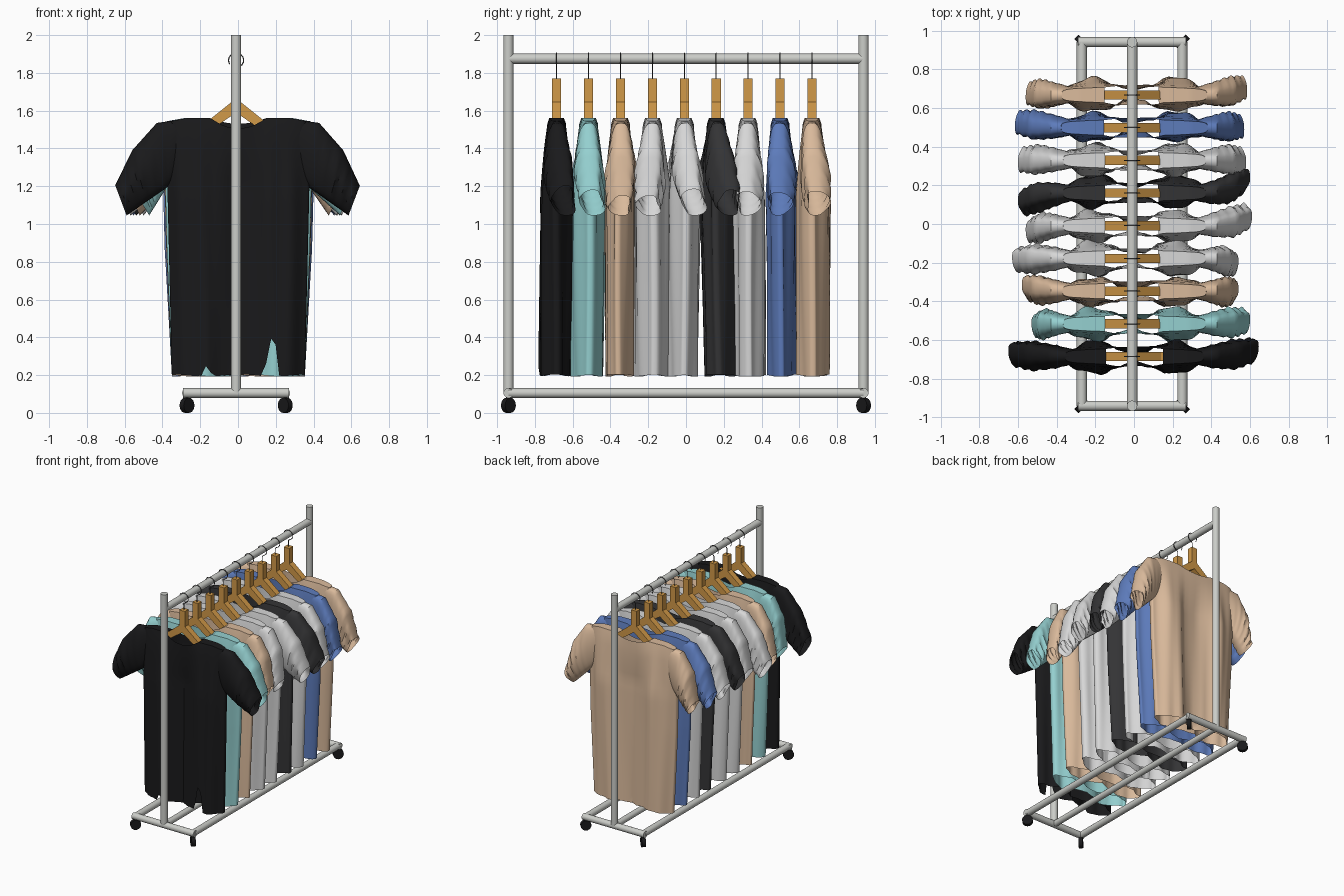
import bpy, bmesh, math, random
from mathutils import Vector

random.seed(4)
cube = bpy.data.objects.get("Cube")
if cube:
    bpy.data.objects.remove(cube, do_unlink=True)


def material(name, r, g, b):
    m = bpy.data.materials.new(name)
    m.use_nodes = True
    m.diffuse_color = (r, g, b, 1)
    m.node_tree.nodes["Principled BSDF"].inputs["Base Color"].default_value = (r, g, b, 1)
    return m


BLACK = material("black", .01, .01, .011)
CHARCOAL = material("charcoal", .034, .034, .036)
GREY = material("light grey", .68, .68, .68)
TEAL = material("pale teal", .3, .63, .63)
BLUE = material("denim blue", .11, .2, .5)
BEIGE = material("beige", .7, .49, .33)
WOOD = material("wood", .64, .32, .065)
METAL = material("brushed metal", .6, .61, .58)
WIRE = material("dark wire", .1, .1, .1)


def finish(obj, name, mat, smooth=True):
    obj.name = name
    obj.data.materials.append(mat)
    if smooth:
        bpy.ops.object.select_all(action='DESELECT')
        obj.select_set(True)
        bpy.context.view_layer.objects.active = obj
        bpy.ops.object.shade_smooth_by_angle(angle=math.radians(40))
    return obj


def mesh_object(bm, name, mat, smooth=True):
    bmesh.ops.recalc_face_normals(bm, faces=bm.faces)
    data = bpy.data.meshes.new(name)
    bm.to_mesh(data)
    bm.free()
    obj = bpy.data.objects.new(name, data)
    bpy.context.collection.objects.link(obj)
    return finish(obj, name, mat, smooth)


def tube(name, a, b, radius, mat, sides=20):
    a, b = Vector(a), Vector(b)
    bpy.ops.mesh.primitive_cylinder_add(vertices=sides, radius=radius, depth=(b - a).length,
                                        location=(a + b) / 2)
    obj = bpy.context.object
    obj.rotation_euler = (b - a).to_track_quat('Z', 'Y').to_euler()
    return finish(obj, name, mat)


def lerp_table(table, v):
    for (a, p), (b, q) in zip(table, table[1:]):
        if v <= b:
            return p + (q - p) * max(0, v - a) / (b - a)
    return table[-1][1]


# Rolling frame
CX, END, RAIL, LOW, HIGH = -.01, .94, .26, .105, 1.875
tube("top_bar", (CX, -END, HIGH), (CX, END, HIGH), .027, METAL)
tube("base_centre_rail", (CX, -END, LOW), (CX, END, LOW), .024, METAL)
for x in (CX - RAIL, CX + RAIL):
    tube("base_side_rail", (x, -END, LOW), (x, END, LOW), .026, METAL)
for y in (-END, END):
    tube("end_post", (CX, y, LOW), (CX, y, 2), .027, METAL)
    tube("base_end_rail", (CX - RAIL - .02, y, LOW), (CX + RAIL + .02, y, LOW), .026, METAL)
    for x in (CX - RAIL, CX + RAIL):
        # Casters turned diagonally at each corner
        sx, sy = math.copysign(.011, x), math.copysign(.011, y)
        tube("caster_wheel", (x - sx, y + sy, .04), (x + sx, y - sy, .04), .04, BLACK)
        tube("caster_stem", (x, y, .04), (x, y, LOW), .012, BLACK, 12)


# Wooden hanger: a flat forked profile given depth
def hanger(y):
    half = [(.025, 1.77), (.025, 1.645), (.15, 1.545), (.36, 1.5), (.36, 1.45), (.13, 1.5), (0, 1.59)]
    outline = half + [(-x, z) for x, z in reversed(half[:-1])]
    bm = bmesh.new()
    face = bm.faces.new([bm.verts.new((x + CX, y - .024, z)) for x, z in outline])
    moved = bmesh.ops.extrude_face_region(bm, geom=[face])["geom"]
    bmesh.ops.translate(bm, vec=(0, .048, 0), verts=[v for v in moved if isinstance(v, bmesh.types.BMVert)])
    mesh_object(bm, "wooden_hanger", WOOD, False)

    # Hook looped over the bar
    pts = [(CX, 1.76), (CX, 1.82)]
    for i in range(17):
        a = math.radians(-75 + i * 18)
        pts.append((CX + .04 * math.cos(a), HIGH - .008 + .038 * math.sin(a)))
    curve = bpy.data.curves.new("hook", 'CURVE')
    curve.dimensions = '3D'
    curve.bevel_depth = .003
    curve.bevel_resolution = 1
    line = curve.splines.new('POLY')
    line.points.add(len(pts) - 1)
    for p, (x, z) in zip(line.points, pts):
        p.co = (x, y, z, 1)
    obj = bpy.data.objects.new("hanger_hook", curve)
    bpy.context.collection.objects.link(obj)
    finish(obj, "hanger_hook", WIRE, False)


WIDTH = [(.2, .352), (1.2, .376), (1.45, .37), (1.56, .355)]
DEPTH = [(.2, .084), (1.15, .09), (1.4, .066), (1.53, .05), (1.56, .04)]
FOLD = [(.2, 1), (1.2, 1), (1.53, 0)]
N = 80


def loft(bm, rings):
    for a, b in zip(rings, rings[1:]):
        n = len(a)
        for i in range(n):
            bm.faces.new((a[i], a[(i + 1) % n], b[(i + 1) % n], b[i]))


def signed_pow(v, p):
    return math.copysign(abs(v) ** p, v)


def shirt(y0, mat, left, right, notch, fullness, girth, lean):
    bm = bmesh.new()
    phase = random.uniform(0, 6)

    # Torso: rings from hem to shoulder with draped folds
    rings = []
    for k in range(25):
        s = k / 24
        ring = []
        for i in range(N):
            a = math.tau * i / N
            c, sn = math.cos(a), math.sin(a)
            if i in (0, N // 2):
                sn = 0
            x0 = signed_pow(c, .75) * .36
            front = sn < 0
            top = 1.56 - .02 * max(0, (abs(x0) - .28) / .1)
            if abs(x0) < .145:
                top -= (.055 if front else .03) * (1 - (x0 / .145) ** 2)
            hem = .198 + .006 * math.sin(x0 * 17 + phase)
            hem += notch * (math.exp(-((x0 - .18) / .03) ** 4) + .3 * math.exp(-((x0 + .17) / .02) ** 2))
            z = hem + (top - hem) * s
            f = lerp_table(FOLD, z)
            x = x0 / .36 * lerp_table(WIDTH, z) * (1 + (girth - 1) * min(1, 2 * s))
            lump = .64 - .36 * math.cos(math.tau * x0 / .42)
            t = lerp_table(DEPTH, z) * (1 - f + f * lump * fullness)
            crease = .006 * f * (math.sin(x0 * 55 + phase + z) + math.sin(x0 * 31 - 2 * phase - 2 * z))
            y = y0 + signed_pow(sn, .5) * t + crease + lean * (1 - s)
            ring.append(bm.verts.new((x + CX + .012, y, z)))
        rings.append(ring)
    loft(bm, rings)

    # Shoulder seams close the top on both sides of the neck
    top = rings[-1]
    for i in range(N // 2):
        quad = [top[i], top[i + 1], top[N - i - 1], top[(N - i) % N]]
        if all(abs(v.co.x - CX) > .135 for v in quad):
            bm.faces.new(list(dict.fromkeys(quad)))

    # Short sleeves: rings between an upper and a lower edge
    for side, (reach, sway) in ((-1, left), (1, right)):
        upper = [(0, .27, 1.558), (.3, .43, 1.535), (.65, .45 + (reach - .43) * .5, 1.39),
                 (1, reach, 1.2 - (.64 - reach) * .5)]
        lower = [(0, .34, 1.24), (.3, .38, 1.19), (1, reach - .06, 1.045)]
        thick = [(0, .036), (.3, .06), (.65, .075), (1, .058)]
        sleeve = []
        for k in range(21):
            u = k / 20
            up, lo = [Vector((lerp_table([(p[0], p[1]) for p in e], u), 0,
                              lerp_table([(p[0], p[2]) for p in e], u))) for e in (upper, lower)]
            ring = []
            for i in range(28):
                a = math.tau * i / 28
                h = .5 + .5 * math.cos(a)
                p = lo.lerp(up, h)
                ripple = 1 + .12 * u * math.sin(u * 38 + 3 * h + phase)
                depth = signed_pow(math.sin(a), .7) * lerp_table(thick, u) * ripple
                bend = sway * u * u + .012 * u * math.sin(6 * h + phase)
                ring.append(bm.verts.new((side * p.x, y0 + depth + bend, p.z)))
            sleeve.append(ring)
        loft(bm, sleeve)
    mesh_object(bm, "t_shirt", mat)


# Row of shirts, front to back: colour, (reach, sway) of right and left sleeve,
# hem notch, fullness, girth, lean
ROW = [(BLACK, (.65, .02), (.645, .04), .2, 1, 1, -.01),
       (TEAL, (.53, 0), (.6, .02), 0, 1.04, 1.03, -.004),
       (BEIGE, (.58, .02), (.54, 0), 0, .88, 1.04, -.008),
       (GREY, (.63, 0), (.54, -.02), 0, 1.1, 1.03, 0),
       (GREY, (.56, -.02), (.61, .05), 0, 1, 1.03, -.006),
       (CHARCOAL, (.6, -.05), (.6, .07), 0, 1, 1.03, .018),
       (GREY, (.6, 0), (.58, 0), 0, 1, 1.03, .006),
       (BLUE, (.615, .02), (.57, 0), 0, .9, 1.06, .005),
       (BEIGE, (.56, 0), (.585, .03), 0, 1.04, 1.05, .003)]
for n, (mat, *style) in enumerate(ROW):
    y = -.685 + .169 * n
    hanger(y)
    shirt(y, mat, *style)
